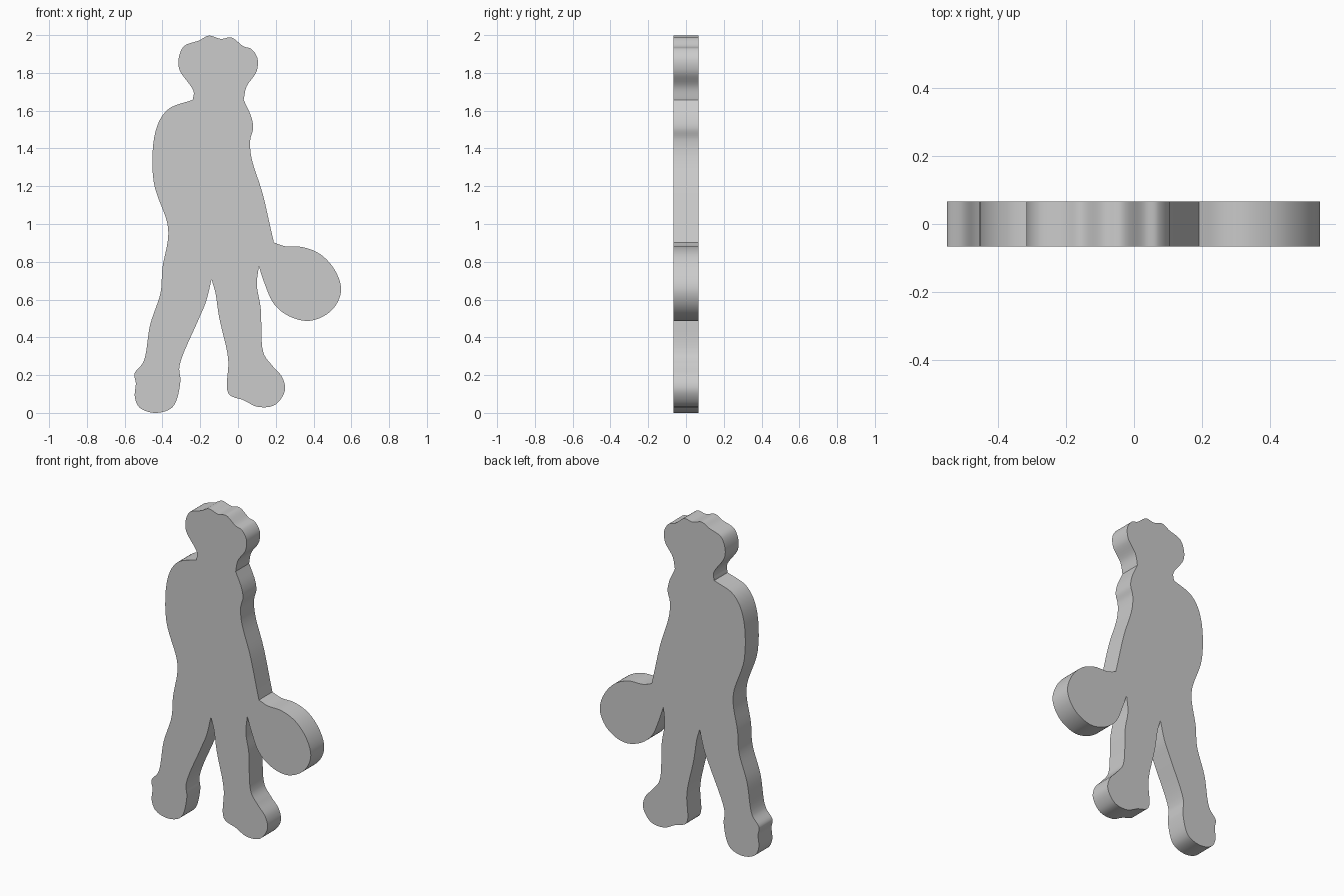
import bpy
import bmesh
import math
from mathutils import Vector

if "Cube" in bpy.data.objects:
    bpy.data.objects.remove(bpy.data.objects["Cube"])

HALF_DEPTH = 0.066
STEPS = 6

# Smooth stretches of the silhouette (x, z), clockwise; sharp corners where they meet
head = [(-.24, 1.66), (-.235, 1.705), (-.31, 1.82), (-.313, 1.885), (-.285, 1.945),
        (-.205, 1.975), (-.155, 2.0), (-.09, 1.983), (-.035, 1.99), (.03, 1.943),
        (.07, 1.93), (.103, 1.88), (.098, 1.81), (.045, 1.73), (.03, 1.66)]
chest = [(.03, 1.66), (.07, 1.57), (.08, 1.51), (.065, 1.45), (.07, 1.36),
         (.13, 1.165), (.175, .97), (.19, .905)]
paddle = [(.19, .905), (.25, .885), (.345, .88), (.44, .84), (.515, .755), (.546, .66),
          (.525, .585), (.47, .525), (.375, .49), (.27, .515), (.19, .58),
          (.14, .69), (.11, .78)]
near_leg = [(.11, .78), (.10, .68), (.12, .56), (.135, .32), (.18, .255), (.235, .19),
            (.248, .12), (.195, .045), (.105, .035), (.03, .07), (-.05, .105),
            (-.052, .29), (-.10, .51), (-.12, .64), (-.14, .71)]
far_leg = [(-.14, .71), (-.17, .59), (-.21, .495), (-.31, .25), (-.305, .17),
           (-.345, .035), (-.435, .003), (-.52, .03), (-.546, .085), (-.541, .16),
           (-.548, .21), (-.50, .275), (-.465, .47), (-.41, .64)]
back = [(-.41, .64), (-.40, .77), (-.37, .93), (-.375, 1.01), (-.447, 1.23),
        (-.435, 1.5), (-.37, 1.61), (-.24, 1.66)]


def smooth_path(points):
    """Centripetal Catmull-Rom curve through the points, without the last one."""
    p = [Vector(q) for q in points]
    p = [2 * p[0] - p[1]] + p + [2 * p[-1] - p[-2]]
    out = []
    for a, b, c, d in zip(p, p[1:], p[2:], p[3:]):
        t1 = math.sqrt((b - a).length)
        t2 = t1 + math.sqrt((c - b).length)
        t3 = t2 + math.sqrt((d - c).length)
        for i in range(STEPS):
            t = t1 + (t2 - t1) * i / STEPS
            ab = a.lerp(b, t / t1)
            bc = b.lerp(c, (t - t1) / (t2 - t1))
            cd = c.lerp(d, (t - t2) / (t3 - t2))
            out.append(ab.lerp(bc, t / t2).lerp(bc.lerp(cd, (t - t1) / (t3 - t1)),
                                            (t - t1) / (t2 - t1)))
    return out


# The hip joins smoothly, so the far leg and back form one stretch
outline = []
for stretch in (head, chest, paddle, near_leg, far_leg + back[1:]):
    outline += smooth_path(stretch)

# Fill the silhouette and extrude it through the depth
bm = bmesh.new()
face = bm.faces.new([bm.verts.new((p.x, -HALF_DEPTH, p.y)) for p in outline])
result = bmesh.ops.extrude_face_region(bm, geom=[face], use_keep_orig=True)
moved = [g for g in result["geom"] if isinstance(g, bmesh.types.BMVert)]
bmesh.ops.translate(bm, verts=moved, vec=(0, 2 * HALF_DEPTH, 0))

# Rest the figure on the ground
low = min(v.co.z for v in bm.verts)
bmesh.ops.translate(bm, verts=bm.verts[:], vec=(0, 0, -low))
bmesh.ops.recalc_face_normals(bm, faces=bm.faces[:])

mesh = bpy.data.meshes.new("figure_cutout")
bm.to_mesh(mesh)
bm.free()
figure = bpy.data.objects.new("figure_cutout", mesh)
bpy.context.collection.objects.link(figure)

bpy.context.view_layer.objects.active = figure
figure.select_set(True)
bpy.ops.object.shade_smooth_by_angle(angle=math.radians(30))
